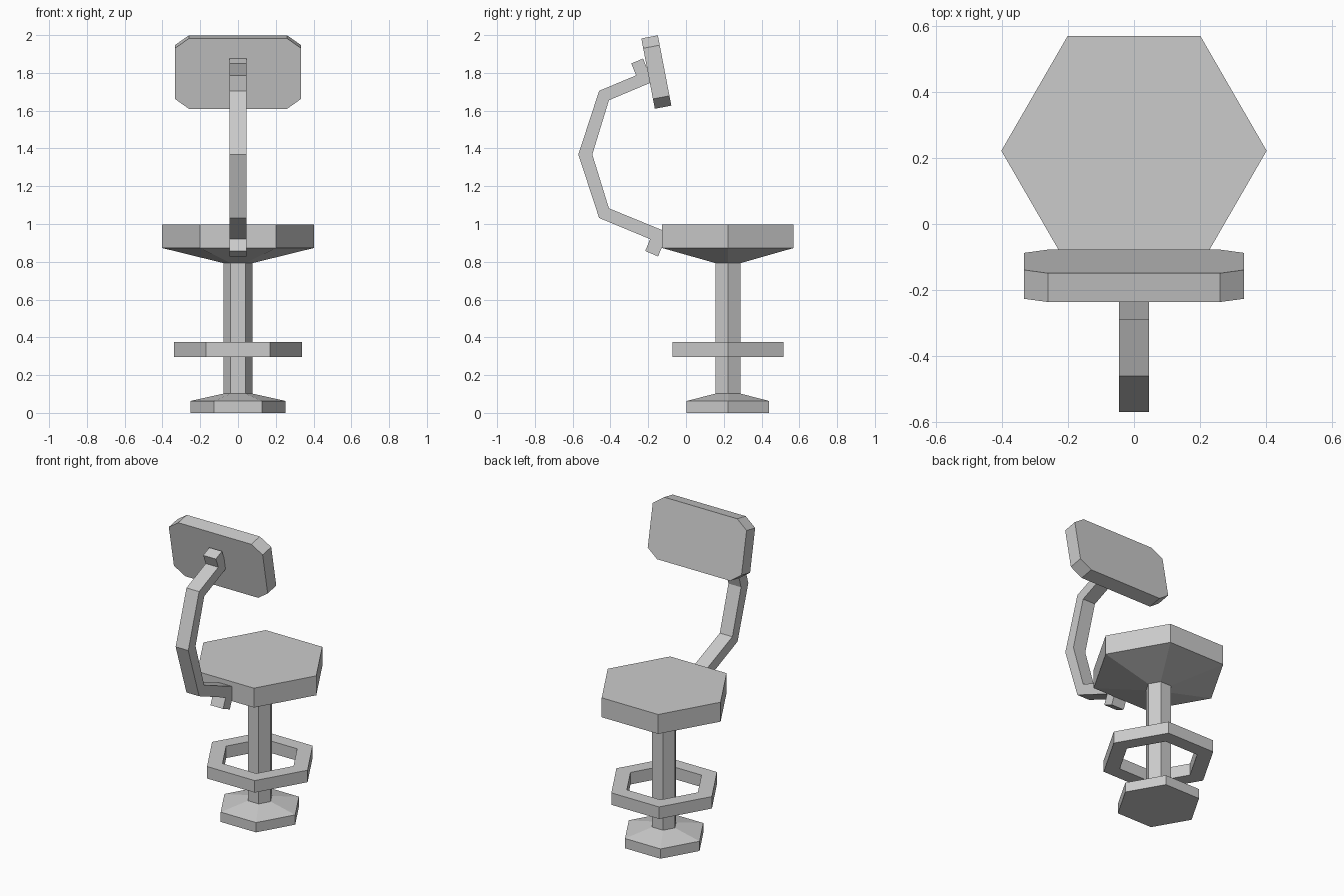
import bpy, bmesh
from math import cos, sin, pi

if "Cube" in bpy.data.objects:
    bpy.data.objects.remove(bpy.data.objects["Cube"])

SIDES, CY = 6, 0.222   # hexagonal pedestal parts share this axis


def finish(bm, name):
    bmesh.ops.recalc_face_normals(bm, faces=bm.faces[:])
    mesh = bpy.data.meshes.new(name)
    bm.to_mesh(mesh)
    bm.free()
    obj = bpy.data.objects.new(name, mesh)
    bpy.context.collection.objects.link(obj)
    return obj


def lathe(name, profile, cap_start=False, cap_end=False, closed=False):
    """Sweep (radius, z) points round the pedestal axis."""
    bm = bmesh.new()
    rings = [[bm.verts.new((r * cos(2 * pi * i / SIDES), CY + r * sin(2 * pi * i / SIDES), z))
              for i in range(SIDES)] for r, z in profile]
    pairs = list(zip(rings, rings[1:])) + ([(rings[-1], rings[0])] if closed else [])
    for a, b in pairs:
        for i in range(SIDES):
            j = (i + 1) % SIDES
            bm.faces.new((a[i], a[j], b[j], b[i]))
    if cap_start:
        bm.faces.new(rings[0])
    if cap_end:
        bm.faces.new(rings[-1])
    return finish(bm, name)


def prism(name, points, offset):
    """Extrude a flat polygon along an offset."""
    bm = bmesh.new()
    face = bm.faces.new([bm.verts.new(p) for p in points])
    new = bmesh.ops.extrude_face_region(bm, geom=[face], use_keep_orig=True)["geom"]
    bmesh.ops.translate(bm, vec=offset, verts=[v for v in new if isinstance(v, bmesh.types.BMVert)])
    return finish(bm, name)


# Pedestal: base, column, foot ring and seat
lathe("base", [(0.252, 0), (0.252, 0.063), (0.077, 0.102)], cap_start=True)
lathe("column", [(0.077, 0.102), (0.077, 0.793)])
lathe("foot_ring", [(0.34, 0.297), (0.34, 0.374), (0.24, 0.374), (0.24, 0.297)], closed=True)
lathe("seat", [(0.077, 0.793), (0.402, 0.873), (0.402, 0.998)], cap_end=True)

# Bent arm: side outline (y, z), extruded across x
outline = [(-0.216, 0.857), (-0.19, 0.92), (-0.46, 1.032), (-0.57, 1.368), (-0.46, 1.705),
           (-0.264, 1.787), (-0.29, 1.85), (-0.227, 1.876), (-0.178, 1.752),
           (-0.408, 1.655), (-0.496, 1.368), (-0.408, 1.083), (-0.095, 0.955), (-0.148, 0.828)]
W = 0.045
prism("back_arm", [(-W, y, z) for y, z in outline], (2 * W, 0, 0))

# Tilted backrest with cut corners
H, L, cut_x, cut_z, tilt = 0.334, 0.379, 0.074, 0.053, 0.19
local = [(H - cut_x, 0), (H, cut_z), (H, L - cut_z), (H - cut_x, L)]
local += [(-x, v) for x, v in reversed(local)]
thick = 0.089
prism("backrest", [(x, -0.165 - v * sin(tilt), 1.61 + v * cos(tilt)) for x, v in local],
      (0, thick * cos(tilt), thick * sin(tilt)))
